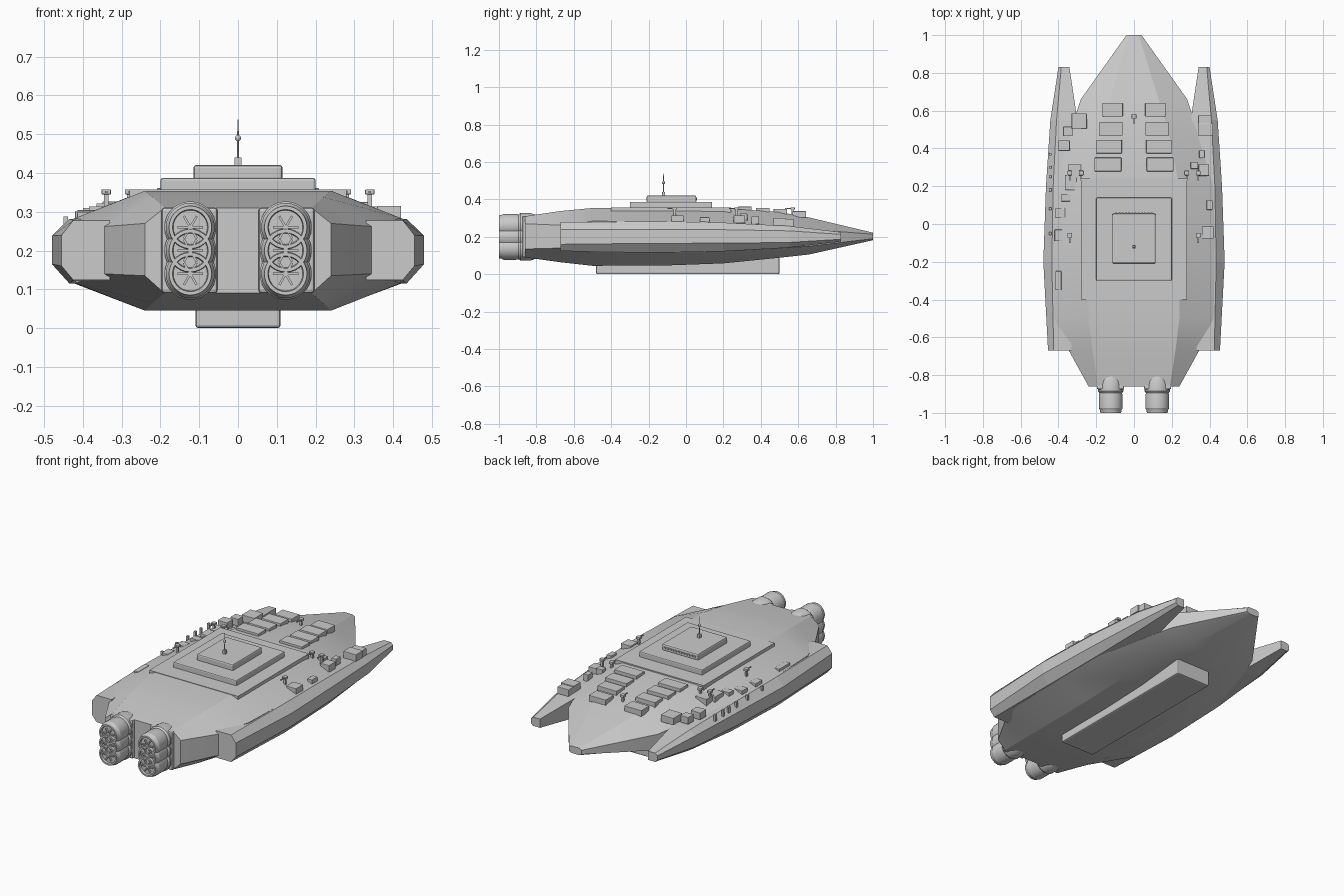
import bpy, bmesh, math
from mathutils import Matrix


def finish(name, bm, smooth=None):
    bmesh.ops.recalc_face_normals(bm, faces=bm.faces)
    me = bpy.data.meshes.new(name)
    bm.to_mesh(me)
    bm.free()
    ob = bpy.data.objects.new(name, me)
    bpy.context.collection.objects.link(ob)
    if smooth:
        bpy.ops.object.select_all(action='DESELECT')
        ob.select_set(True)
        bpy.context.view_layer.objects.active = ob
        bpy.ops.object.shade_smooth_by_angle(angle=math.radians(smooth))
    return ob


def loft(name, rings, smooth=None):
    bm = bmesh.new()
    vs = [[bm.verts.new(p) for p in r] for r in rings]
    n = len(rings[0])
    for a, b in zip(vs, vs[1:]):
        for i in range(n):
            j = (i + 1) % n
            bm.faces.new((a[i], a[j], b[j], b[i]))
    bm.faces.new(vs[0])
    bm.faces.new(vs[-1])
    return finish(name, bm, smooth)


def box(name, x0, x1, y0, y1, z0, z1, bevel=0.0):
    bm = bmesh.new()
    bmesh.ops.create_cube(bm, size=1)
    for v in bm.verts:
        v.co = ((x0 + x1) / 2 + v.co.x * (x1 - x0),
                (y0 + y1) / 2 + v.co.y * (y1 - y0),
                (z0 + z1) / 2 + v.co.z * (z1 - z0))
    if bevel:
        bmesh.ops.bevel(bm, geom=bm.edges[:], offset=bevel, segments=2,
                        affect='EDGES', profile=0.5)
    return finish(name, bm)


def block(name, x, y, z, w, d, h, bevel=0.0):
    return box(name, x - w / 2, x + w / 2, y - d / 2, y + d / 2, z, z + h, bevel)


# Main hull: octagonal sections (y, top half width, side half width, z top, z high, z low, z bottom)
hull = [(-.86, .19, .24, .31, .27, .135, .09),
        (-.67, .22, .345, .338, .262, .14, .064),
        (-.5, .24, .42, .354, .284, .116, .045),
        (-.1, .24, .43, .355, .28, .118, .047),
        (.2, .24, .42, .353, .276, .122, .058),
        (.5, .18, .335, .332, .258, .138, .088),
        (.66, .13, .282, .303, .24, .15, .106),
        (1.0, .025, .04, .222, .214, .19, .182)]
loft("hull", [[(t, y, zt), (w, y, zh), (w, y, zl), (t, y, zb),
               (-t, y, zb), (-w, y, zl), (-w, y, zh), (-t, y, zt)]
              for y, t, w, zt, zh, zl, zb in hull], 20)

# Side pods: (y, inner x, mid x, outer x, z top, z upper edge, z lower edge, z bottom)
pod = [(-.67, .33, .425, .455, .278, .24, .16, .124),
       (-.2, .33, .435, .48, .282, .238, .165, .115),
       (.2, .32, .428, .466, .276, .238, .166, .122),
       (.55, .30, .41, .443, .258, .232, .17, .142),
       (.83, .342, .385, .4, .225, .213, .187, .175)]
for s, side in ((1, "right"), (-1, "left")):
    loft(side + "_pod", [[(s * a, y, zt), (s * m, y, zt), (s * o, y, zh),
                          (s * o, y, zl), (s * m, y, zb), (s * a, y, zb)]
                         for y, a, m, o, zt, zh, zl, zb in pod])

# Keel and stepped superstructure
box("keel", -.11, .11, -.48, .5, 0, .1, .008)
box("deck_plate", -.28, .28, -.4, .24, .33, .357)
box("lower_tier", -.2, .2, -.3, .14, .345, .387, .006)
box("upper_tier", -.115, .115, -.21, .055, .38, .421, .008)
for i in range(12):
    block("bridge_window", -.094 + i * .017, .056, .397, .01, .008, .01)

# Mast
block("mast_base", 0, -.12, .418, .018, .018, .022)
bm = bmesh.new()
bmesh.ops.create_cone(bm, cap_ends=True, segments=8, radius1=.003, radius2=.0015,
                      depth=.1, matrix=Matrix.Translation((0, -.12, .488)))
bmesh.ops.create_uvsphere(bm, u_segments=12, v_segments=8, radius=.008,
                          matrix=Matrix.Translation((0, -.12, .49)))
finish("mast", bm)

# Engine blocks and nozzles
profile = [(.055, -.8), (.067, -.83), (.067, -.885), (.06, -.895), (.063, -.91),
           (.063, -.975), (.057, -.985), (.055, -1.0), (.046, -1.0), (.044, -.988), (.001, -.988)]
N = 28
for s in (1, -1):
    box("engine_block", s * .125 - .072, s * .125 + .072, -.875, -.77, .09, .311, .008)
    for z in (.14, .2, .26):
        loft("engine_nozzle", [[(s * .123 + r * math.cos(math.tau * i / N), y,
                                 z + r * math.sin(math.tau * i / N)) for i in range(N)]
                               for r, y in profile], 30)
        bm = bmesh.new()
        for k in range(3):
            bmesh.ops.create_cube(bm, size=1, matrix=Matrix.Translation((s * .123, -.992, z))
                                  @ Matrix.Rotation(math.pi * k / 3, 4, 'Y')
                                  @ Matrix.Diagonal((.066, .012, .006, 1)))
        finish("nozzle_spokes", bm)

# Forward hatch rows
for y, x, w, z in ((.605, .113, .107, .337), (.505, .121, .122, .349),
                   (.41, .132, .135, .355), (.315, .138, .142, .361)):
    for s in (1, -1):
        block("deck_hatch", s * x, y, z - .035, w, .072, .035, .002)

# Irregular deck equipment: x, y, top z, width, depth
for x, y, z, w, d in ((-.29, .545, .315, .08, .08), (-.35, .49, .305, .05, .05),
                      (-.37, .415, .31, .06, .055), (-.315, .28, .326, .07, .07),
                      (-.335, .22, .322, .06, .08), (-.36, .14, .314, .05, .04),
                      (-.39, .06, .304, .05, .05), (-.4, -.06, .302, .04, .06),
                      (-.4, -.3, .3, .03, .1), (.375, .55, .295, .07, .05),
                      (.378, .5, .3, .08, .065), (.32, .31, .325, .04, .035),
                      (.37, .285, .314, .055, .06), (.36, .37, .308, .03, .04),
                      (.39, -.045, .315, .062, .065), (.4, .1, .305, .03, .05)):
    block("deck_equipment", x, y, z - .04, w, d, .04, .002)

# Small gun mounts
for x, y, z in ((-.34, -.06, .345), (.34, -.06, .345), (-.28, .27, .345),
                (.28, .27, .345), (.34, .27, .345), (-.34, .27, .345), (0, .57, .345)):
    block("gun_post", x, y, z - .045, .012, .012, .047)
    block("gun_head", x, y, z, .024, .024, .013, .002)
    block("gun_barrel", x, y - .02, z + .004, .006, .04, .005)

# Sensor pegs along the left pod
for y in (.37, .3, .25, .18, .08, -.05):
    block("sensor_peg", -.444, y, .25, .012, .014, .038)
